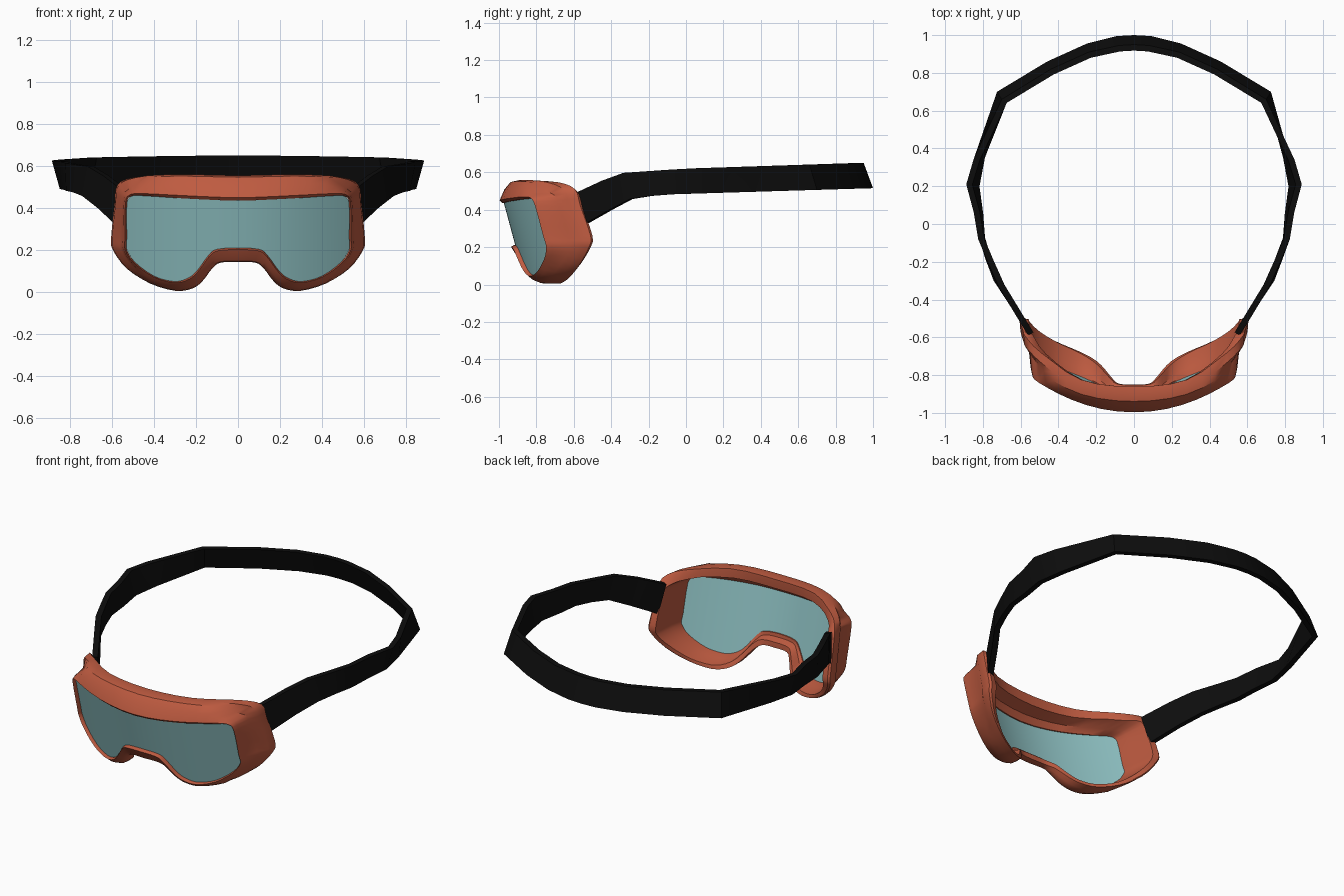
import bpy, bmesh
from mathutils import Vector

if "Cube" in bpy.data.objects:
    bpy.data.objects.remove(bpy.data.objects["Cube"])


def material(name, rgb):
    m = bpy.data.materials.new(name)
    m.diffuse_color = (*rgb, 1)
    m.use_nodes = True
    m.node_tree.nodes["Principled BSDF"].inputs["Base Color"].default_value = m.diffuse_color
    return m


FRAME = material("burnt orange", (0.52, 0.105, 0.052))
LENS = material("pale teal", (0.27, 0.53, 0.54))
BLACK = material("black", (0.004, 0.004, 0.004))


def make(name, verts, faces, mat, angle=0.6):
    me = bpy.data.meshes.new(name)
    me.from_pydata(verts, [], faces)
    bm = bmesh.new()
    bm.from_mesh(me)
    bmesh.ops.recalc_face_normals(bm, faces=bm.faces)
    bm.to_mesh(me)
    bm.free()
    me.materials.append(mat)
    ob = bpy.data.objects.new(name, me)
    bpy.context.collection.objects.link(ob)
    bpy.ops.object.select_all(action='DESELECT')
    ob.select_set(True)
    bpy.context.view_layer.objects.active = ob
    bpy.ops.object.shade_smooth_by_angle(angle=angle)
    return ob


def lerp(a, b, t):
    return a + (b - a) * t


def table(points, x):
    """Linear interpolation through (x, value) pairs."""
    for (x0, v0), (x1, v1) in zip(points, points[1:]):
        if x <= x1:
            break
    return lerp(v0, v1, (x - x0) / (x1 - x0))


def lens_y(x, z):
    return -0.983 + 0.66 * x * x + 0.27 * (0.44 - z)


def bridge(n, k, closed):
    """Quads between n rings of k points."""
    return [(i * k + j, i * k + (j + 1) % k,
             (i + 1) % n * k + (j + 1) % k, (i + 1) % n * k + j)
            for i in range(n if closed else n - 1) for j in range(k)]


# Half outline: lens x, z; outer rim x, z; back rim y
half = [
    (0, .435, 0, .555, -.86), (.25, .445, .28, .56, -.825),
    (.45, .458, .49, .548, -.68), (.51, .455, .575, .51, -.585),
    (.53, .42, .588, .42, -.555), (.53, .26, .605, .26, -.50),
    (.53, .20, .597, .20, -.51), (.49, .14, .53, .11, -.56),
    (.40, .075, .42, .04, -.62), (.31, .05, .30, .005, -.67),
    (.25, .06, .22, .015, -.71), (.20, .095, .17, .05, -.75),
    (.14, .175, .12, .115, -.81), (.10, .203, .08, .14, -.845),
    (0, .21, 0, .142, -.85)]
loop = half + [(-a, b, -c, d, e) for a, b, c, d, e in half[-2:0:-1]]

# Smooth the outline with a Catmull-Rom curve
dense = []
n = len(loop)
for i in range(n):
    p0, p1, p2, p3 = (Vector(loop[(i + k) % n]) for k in (-1, 0, 1, 2))
    for t in (0, 1 / 3, 2 / 3):
        dense.append(0.5 * (2 * p1 + (p2 - p0) * t + (2 * p0 - 5 * p1 + 4 * p2 - p3) * t * t
                            + (3 * p1 - p0 - 3 * p2 + p3) * t ** 3))

# Frame: cross-section swept round the outline, flaring to the face at the sides
verts = []
for lx, lz, ox, oz, yb in dense:
    w = min(max((abs(lx) - 0.40) / 0.1, 0), 1)
    yl = lens_y(lx, lz)
    section = [(0, 0, 0), (.12, 0, -.015),
               (lerp(.6, .25, w), lerp(.08, .08, w), 0),
               (lerp(.93, .42, w), lerp(.35, .48, w), 0),
               (lerp(1, .93, w), lerp(.65, .70, w), 0),
               (lerp(.97, 1, w), lerp(1, .96, w), 0),
               (lerp(.85, .85, w), 1, 0),
               (lerp(.5, .35, w), .97, 0),
               (lerp(.3, .15, w), .40, 0), (0, 0, .025)]
    for t, u, dy in section:
        verts.append((lerp(lx, ox, t), lerp(yl, yb, u) + dy, lerp(lz, oz, t)))
make("goggle_frame", verts, bridge(len(dense), len(section), True), FRAME)

# Lens: ruled curved sheet tucked into the frame
top = [(p[0], p[1]) for p in half[:4]] + [(.536, .42)]
bottom = [(p[0], p[1]) for p in half[:6:-1]] + [(.53, .20), (.536, .22)]
verts = []
cols = 48
for i in range(cols + 1):
    x = lerp(-.534, .534, i / cols)
    zt, zb = table(top, abs(x)) + .006, table(bottom, abs(x)) - .006
    for z, dy in ((zt, .008), (zb, .008), (zb, .018), (zt, .018)):
        verts.append((x, lens_y(x, z) + dy, z))
faces = bridge(cols + 1, 4, False) + [(0, 1, 2, 3), tuple(cols * 4 + k for k in range(4))]
make("goggle_lens", verts, faces, LENS)

# Strap: lower edge x, y and upper edge x, y, outer face, right half
strap = [
    (.585, -.55, .56, -.59), (.67, -.41, .645, -.45), (.743, -.30, .715, -.335),
    (.785, -.19, .775, -.20), (.82, -.08, .825, -.08), (.83, .05, .848, .06),
    (.85, .20, .888, .21), (.82, .36, .85, .34), (.725, .70, .70, .66),
    (.46, .86, .44, .82), (.25, .955, .24, .91), (.09, .995, .08, .945)]
path = strap + [(0, 1, 0, .95)] + [(-a, b, -c, d) for a, b, c, d in strap[::-1]]
z_low = [(-.55, .32), (-.41, .40), (-.30, .457), (-.15, .48), (1, .515)]
z_high = [(-.59, .49), (-.45, .555), (-.335, .597), (0, .62), (.95, .65)]
verts = []
for i, (bx, by, tx, ty) in enumerate(path):
    a, b = path[max(i - 1, 0)], path[min(i + 1, len(path) - 1)]
    d = Vector((b[0] - a[0], b[1] - a[1])).normalized()
    nx, ny = -d.y * .032, d.x * .032
    zb, zt = table(z_low, by), table(z_high, ty)
    verts += [(bx, by, zb), (tx, ty, zt), (tx + nx, ty + ny, zt), (bx + nx, by + ny, zb)]
k = len(path)
faces = bridge(k, 4, False) + [(0, 1, 2, 3), tuple((k - 1) * 4 + j for j in range(4))]
make("head_strap", verts, faces, BLACK, 0.5)
